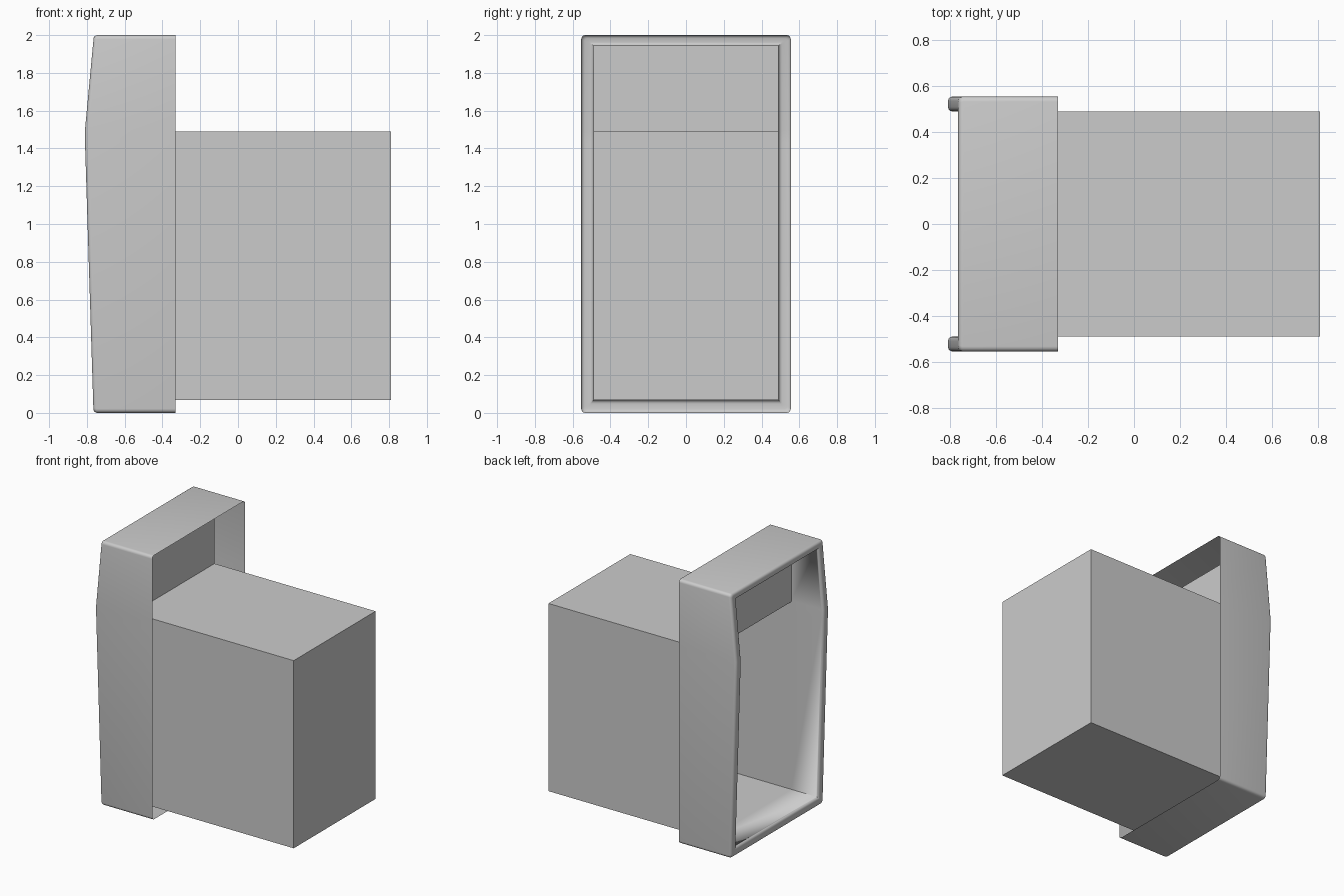
import bpy, bmesh, math

if "Cube" in bpy.data.objects:
    bpy.data.objects.remove(bpy.data.objects["Cube"])

HALF_W, FRONT_X, PANEL_X, END_X, BOX_TOP = 0.555, -0.33, -0.54, 0.81, 1.49
IN_W, IN_BOT, IN_TOP = 0.49, 0.068, 1.945


def back_x(z):
    # bowed rear outline of the frame, seen from the side
    pts = [(0, -0.765), (1.43, -0.81), (1.5, -0.81), (2, -0.763)]
    for (z0, x0), (z1, x1) in zip(pts, pts[1:]):
        if z <= z1:
            return x0 + (x1 - x0) * (z - z0) / (z1 - z0)
    return pts[-1][1]


def section(t):
    # rounded rectangle, t=0 outer wall, t=1 inner wall, counterclockwise
    w = HALF_W + (IN_W - HALF_W) * t
    lo, hi = IN_BOT * t, 2 + (IN_TOP - 2) * t
    r = 0.022 * (1 - t)
    pts = []
    for sy, cz, start in ((1, lo + r, -90), (1, hi - r, 0),
                          (-1, hi - r, 90), (-1, lo + r, 180)):
        for k in range(5):
            a = math.radians(start + k * 22.5)
            pts.append((sy * (w - r) + r * math.cos(a), cz + r * math.sin(a)))
        if start == -90:
            pts += [(w, 1.43), (w, 1.5)]
        if start == 90:
            pts += [(-w, 1.5), (-w, 1.43)]
    return pts


def finish(bm, name, angle=35):
    bmesh.ops.remove_doubles(bm, verts=bm.verts, dist=1e-5)
    me = bpy.data.meshes.new(name)
    bm.to_mesh(me)
    bm.free()
    ob = bpy.data.objects.new(name, me)
    bpy.context.collection.objects.link(ob)
    bpy.ops.object.select_all(action='DESELECT')
    bpy.context.view_layer.objects.active = ob
    ob.select_set(True)
    bpy.ops.object.shade_smooth_by_angle(angle=math.radians(angle))
    return ob


# Frame: thin outer wall folded over a rounded rear lip into an inner wall
bm = bmesh.new()
rings = []
profile = [(0, FRONT_X, None)]
for k in range(5):
    a = math.radians(k * 22.5)
    profile.append((0.3 * (1 - math.cos(a)), None, 0.02 * (1 - math.sin(a))))
for k in range(4, -1, -1):
    a = math.radians(k * 22.5)
    profile.append((1 - 0.3 * (1 - math.cos(a)), None, 0.02 * (1 - math.sin(a))))
profile.append((1, PANEL_X, None))
for t, x, dx in profile:
    rings.append([bm.verts.new((back_x(z) + dx if x is None else x, y, z))
                  for y, z in section(t)])
for a, b in zip(rings, rings[1:]):
    n = len(a)
    for i in range(n):
        j = (i + 1) % n
        bm.faces.new((a[i], b[i], b[j], a[j]))
finish(bm, "frame")

# Panel closing the frame above the box
bm = bmesh.new()
bm.faces.new([bm.verts.new((PANEL_X, y, z)) for y, z in
              ((-IN_W, BOX_TOP), (IN_W, BOX_TOP), (IN_W, IN_TOP), (-IN_W, IN_TOP))])
finish(bm, "upper_panel")

# Hollow box, open toward the frame
bm = bmesh.new()
bmesh.ops.create_cube(bm, size=1)
for v in bm.verts:
    v.co = (END_X if v.co.x > 0 else PANEL_X,
            IN_W if v.co.y > 0 else -IN_W,
            BOX_TOP if v.co.z > 0 else IN_BOT)
bm.normal_update()
bmesh.ops.delete(bm, geom=[f for f in bm.faces if f.normal.x < -0.5],
                 context='FACES_ONLY')
finish(bm, "box_body")
